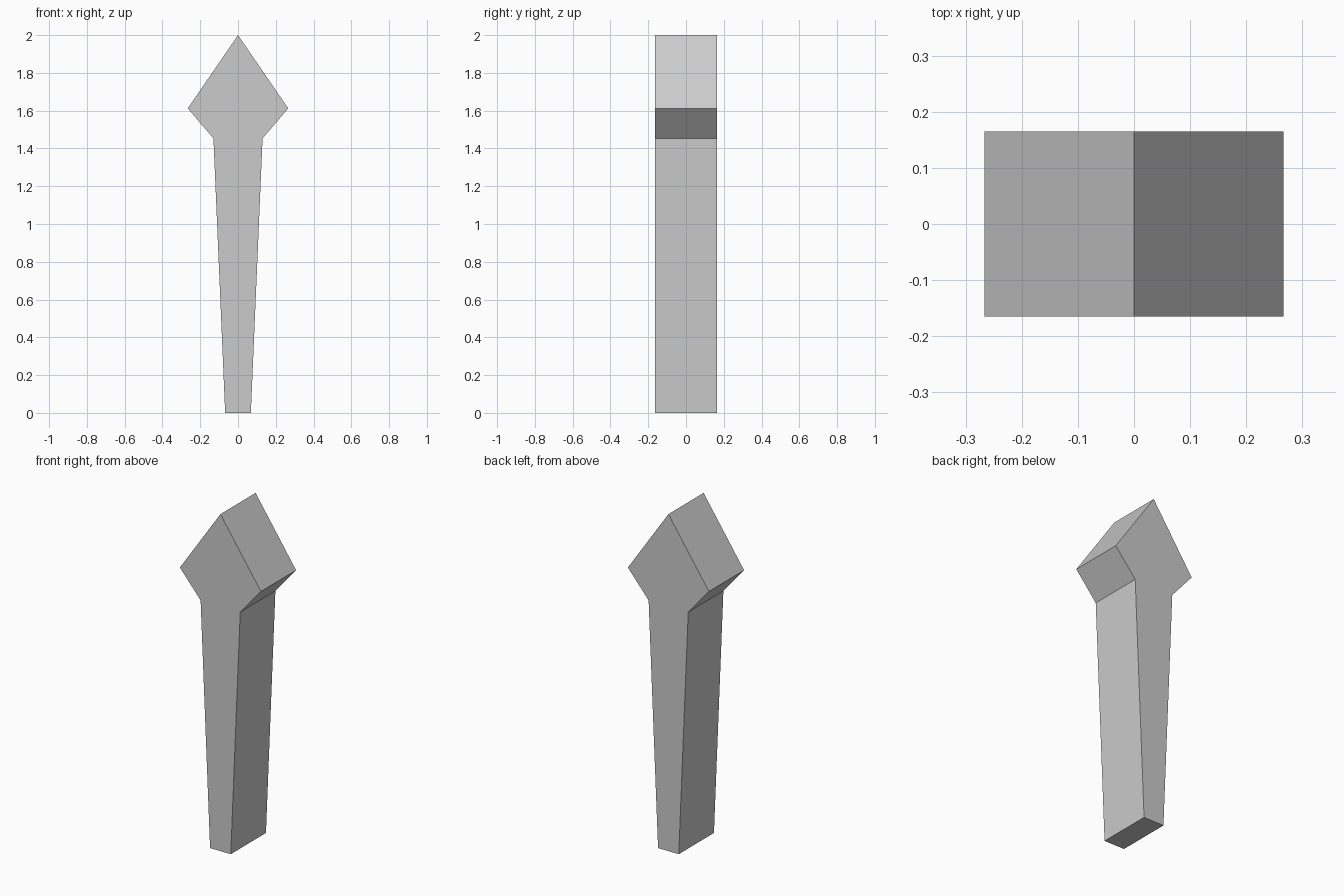
import bpy, bmesh

if "Cube" in bpy.data.objects:
    bpy.data.objects.remove(bpy.data.objects["Cube"])

DEPTH = 0.33

# Right half of the front outline, bottom to top: tapered shaft, flared head, tip
half = [(0.068, 0.0), (0.13, 1.453), (0.266, 1.612)]
outline = half + [(0.0, 2.0)] + [(-x, z) for x, z in reversed(half)]

# Extrude the outline from front to back
bm = bmesh.new()
front = bm.faces.new([bm.verts.new((x, -DEPTH / 2, z)) for x, z in outline])
ext = bmesh.ops.extrude_face_region(bm, geom=[front], use_keep_orig=True)
back = [v for v in ext["geom"] if isinstance(v, bmesh.types.BMVert)]
bmesh.ops.translate(bm, verts=back, vec=(0, DEPTH, 0))
bmesh.ops.recalc_face_normals(bm, faces=bm.faces)

mesh = bpy.data.meshes.new("pointed_post")
bm.to_mesh(mesh)
bm.free()
post = bpy.data.objects.new("pointed_post", mesh)
bpy.context.collection.objects.link(post)
